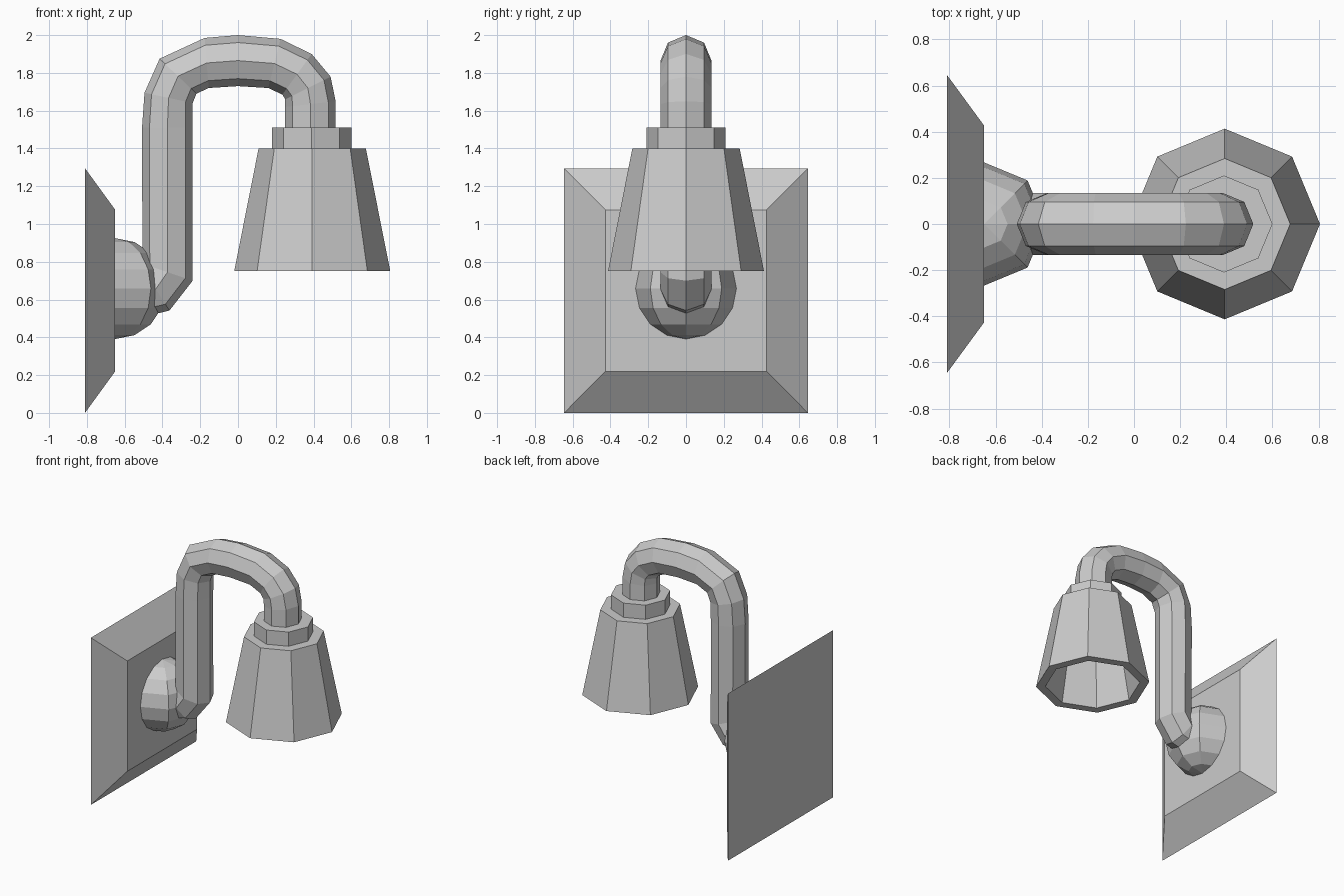
import bpy, bmesh
from math import sin, cos, pi
from mathutils import Vector

if "Cube" in bpy.data.objects:
    bpy.data.objects.remove(bpy.data.objects["Cube"])


def make_object(name, bm):
    bmesh.ops.recalc_face_normals(bm, faces=bm.faces[:])
    mesh = bpy.data.meshes.new(name)
    bm.to_mesh(mesh)
    bm.free()
    obj = bpy.data.objects.new(name, mesh)
    bpy.context.collection.objects.link(obj)
    return obj


def loft(name, rings):
    """Skin a list of closed rings and cap both ends."""
    bm = bmesh.new()
    loops = [[bm.verts.new(p) for p in ring] for ring in rings]
    n = len(loops[0])
    for a, b in zip(loops, loops[1:]):
        for i in range(n):
            j = (i + 1) % n
            bm.faces.new((a[i], a[j], b[j], b[i]))
    bm.faces.new(loops[0])
    bm.faces.new(loops[-1])
    return make_object(name, bm)


def octagon(center, u, v):
    return [Vector(center) + Vector(u) * cos(i * pi / 4) + Vector(v) * sin(i * pi / 4)
            for i in range(8)]


def turned(name, cx, profile):
    """Eight-sided turned part from (radius, z) pairs."""
    return loft(name, [octagon((cx, 0, z), (r, 0, 0), (0, r, 0)) for r, z in profile])


# Bevelled wall plate
def plate_ring(x, half, z0, z1):
    return [(x, -half, z0), (x, half, z0), (x, half, z1), (x, -half, z1)]


loft("wall_plate", [plate_ring(-0.81, 0.645, 0.0, 1.295),
                    plate_ring(-0.65, 0.427, 0.22, 1.075)])

# Half-sphere boss on the plate
bm = bmesh.new()
bmesh.ops.create_uvsphere(bm, u_segments=8, v_segments=8, radius=0.267)
bmesh.ops.delete(bm, geom=[v for v in bm.verts if v.co.x < -0.01], context='VERTS')
bmesh.ops.translate(bm, verts=bm.verts[:], vec=(-0.65, 0, 0.658))
make_object("mounting_boss", bm)

# Gooseneck arm: (outer x, outer z, inner x, inner z) at each bend
bends = [
    (-0.445, 0.522, -0.51, 0.775), (-0.363, 0.542, -0.508, 0.77),
    (-0.24, 0.70, -0.506, 0.79), (-0.508, 1.51, -0.24, 1.51),
    (-0.495, 1.695, -0.24, 1.64), (-0.415, 1.875, -0.22, 1.69),
    (-0.177, 1.985, -0.155, 1.72), (0.0, 2.0, 0.0, 1.73),
    (0.225, 1.98, 0.16, 1.72), (0.39, 1.90, 0.235, 1.685),
    (0.49, 1.78, 0.25, 1.66), (0.517, 1.65, 0.25, 1.62),
    (0.517, 1.48, 0.25, 1.48),
]
rings = []
for i, (ox, oz, ix, iz) in enumerate(bends):
    if i < 3:  # the lower bend curves the other way
        ox, oz, ix, iz = ix, iz, ox, oz
    center = ((ox + ix) / 2, 0, (oz + iz) / 2)
    rings.append(octagon(center, ((ox - ix) / 2, 0, (oz - iz) / 2), (0, 0.135, 0)))
loft("gooseneck_arm", rings)

# Collar and hollow lamp shade
turned("shade_collar", 0.39, [(0.21, 1.39), (0.21, 1.51)])
turned("lamp_shade", 0.393, [(0.284, 1.40), (0.413, 0.75), (0.345, 0.75), (0.23, 1.35)])
